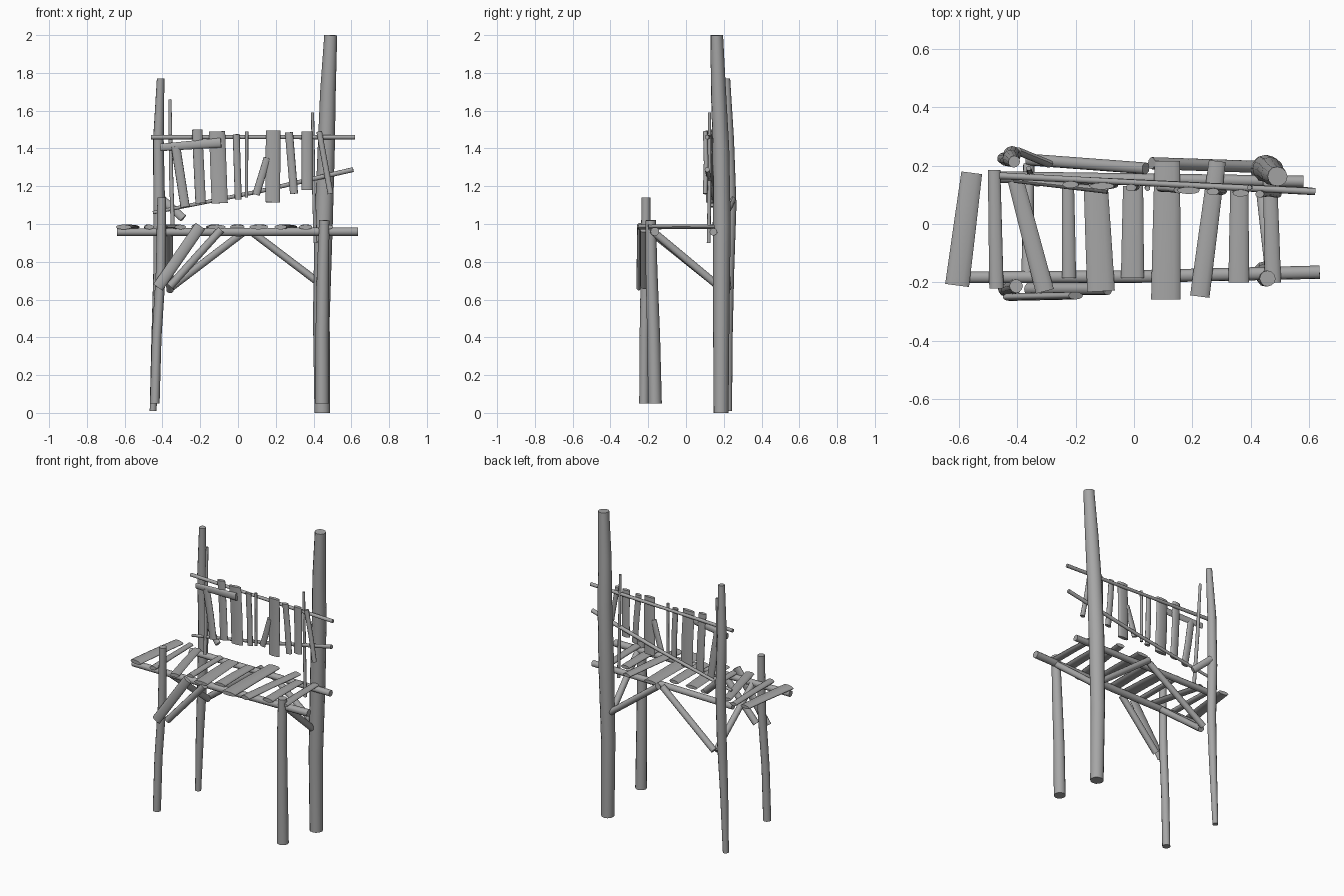
import bpy, bmesh, math, random
from mathutils import Vector

random.seed(4)
wood = bpy.data.materials.new("dark_grey_wood")
wood.diffuse_color = (.38, .38, .38, 1)


def log(name, pts, radii, thick=1.0, facing=(0, 1, 0), sides=12, rough=0.04):
    """Tapered stick through pts; thick squashes it along the facing axis."""
    pts = [Vector(p) for p in pts]
    if not isinstance(radii, (list, tuple)):
        radii = [radii] * len(pts)
    wob = [1 + random.uniform(-rough, rough) for _ in range(sides)]
    bm = bmesh.new()
    rings = []
    for i, p in enumerate(pts):
        t = (pts[min(i + 1, len(pts) - 1)] - pts[max(i - 1, 0)]).normalized()
        f = Vector(facing)
        u = t.cross(f).normalized()
        v = u.cross(t).normalized()
        ring = []
        for k in range(sides):
            a = math.tau * k / sides
            r = radii[i] * wob[k]
            ring.append(bm.verts.new(p + u * r * math.cos(a) + v * r * thick * math.sin(a)))
        rings.append(ring)
    for a, b in zip(rings, rings[1:]):
        for k in range(sides):
            n = (k + 1) % sides
            bm.faces.new((a[k], a[n], b[n], b[k]))
    bm.faces.new(rings[0][::-1])
    bm.faces.new(rings[-1])
    bmesh.ops.recalc_face_normals(bm, faces=bm.faces)
    me = bpy.data.meshes.new(name)
    bm.to_mesh(me)
    bm.free()
    me.materials.append(wood)
    ob = bpy.data.objects.new(name, me)
    bpy.context.collection.objects.link(ob)
    bpy.ops.object.select_all(action='DESELECT')
    ob.select_set(True)
    bpy.context.view_layer.objects.active = ob
    bpy.ops.object.shade_smooth_by_angle(angle=math.radians(60))
    return ob


# Four crooked posts
log("back_right_post", [(.445, .185, 0), (.44, .187, .5), (.452, .19, 1), (.466, .185, 1.4),
                        (.475, .172, 1.7), (.49, .163, 2)],
    [.041, .044, .048, .045, .041, .034])
log("back_left_post", [(-.45, .225, .01), (-.435, .222, .4), (-.42, .225, .75), (-.418, .235, 1.1),
                       (-.422, .225, 1.45), (-.41, .213, 1.77)],
    [.018, .024, .029, .031, .028, .02])
log("front_left_leg", [(-.44, -.222, .05), (-.43, -.22, .4), (-.408, -.213, .75), (-.403, -.212, 1.14)],
    [.025, .025, .026, .023])
log("front_right_leg", [(.445, -.165, .05), (.445, -.172, .4), (.45, -.183, .75), (.457, -.187, 1.02)],
    [.036, .034, .031, .027])

# Seat rails
log("front_seat_rail", [(-.64, -.183, .957), (0, -.18, .958), (.635, -.165, .96)], [.02, .022, .023])
log("back_seat_rail", [(-.46, .16, .955), (.58, .145, .958)], .02)

# Braces under the seat
log("back_left_brace", [(-.36, .22, .66), (.04, .19, .965)], .02)
log("back_right_brace", [(.06, .208, .968), (.44, .195, .68)], .02)
log("front_left_brace_outer", [(-.425, -.25, .665), (-.2, -.245, .99)], .03, .45)
log("front_left_brace_inner", [(-.36, -.222, .67), (-.09, -.222, .97)], .021)
log("left_side_brace", [(-.36, .2, .65), (-.365, -.18, .955)], .02, facing=(1, 0, 0))
log("right_side_brace", [(.43, .18, .665), (.47, -.18, .965)], .02, facing=(1, 0, 0))

# Seat slats: front x, front y, back x, back y, width
seat = [(-.605, -.21, -.555, .175, .078), (-.47, -.22, -.478, .185, .045),
        (-.305, -.23, -.405, .15, .058), (-.222, -.185, -.226, .14, .044),
        (-.112, -.23, -.13, .13, .088), (-.004, -.185, -.002, .13, .075),
        (.11, -.258, .115, .215, .095), (.225, -.248, .285, .215, .063),
        (.358, -.2, .36, .125, .068), (.475, -.2, .465, .15, .052)]
for i, (x0, y0, x1, y1, w) in enumerate(seat):
    log(f"seat_slat_{i + 1}", [(x0, y0, .984), ((x0 + x1) / 2, (y0 + y1) / 2, .986), (x1, y1, .984)],
        [w * .53, w * .5, w * .46], .012 / (w * .5), (0, 0, 1))


def rail_y(x):
    return .165 - .05 * (x + .46)


# Backrest rails
log("back_upper_rail", [(x, rail_y(x), 1.46) for x in (-.46, 0, .62)], [.012, .01, .012])
log("back_lower_rail", [(-.45, rail_y(-.45), 1.06), (.1, rail_y(.1), 1.17), (.61, rail_y(.61), 1.288)],
    [.009, .011, .013])

# Backrest slats: top x, top z, bottom x, bottom z, width
back = [(-.33, 1.41, -.28, 1.09, .048), (-.217, 1.5, -.198, 1.11, .055),
        (-.11, 1.49, -.096, 1.11, .085), (-.01, 1.475, .001, 1.13, .037),
        (.046, 1.49, .045, 1.14, .018), (.155, 1.35, .095, 1.155, .04),
        (.187, 1.495, .185, 1.115, .077), (.27, 1.485, .297, 1.16, .042),
        (.365, 1.49, .365, 1.18, .057), (.43, 1.49, .49, 1.16, .03)]
for i, (x0, z0, x1, z1, w) in enumerate(back):
    log(f"back_slat_{i + 1}", [(x0, rail_y(x0) - .018, z0),
                               ((x0 + x1) / 2, rail_y(x0) - .014, (z0 + z1) / 2),
                               (x1, rail_y(x1) - .016, z1)],
        w * .5, min(1, .012 / (w * .5)))

# Loose sticks tying the backrest to the posts and seat
log("left_upright_stick", [(-.36, .19, 1.66), (-.355, .17, 1.3), (-.345, .15, .97)], [.008, .011, .011])
log("right_upright_stick", [(.395, .125, 1.59), (.4, .125, 1.25), (.41, .12, .9)], [.008, .009, .01])
log("left_cross_stick", [(-.41, .15, 1.405), (-.09, .115, 1.43)], [.019, .025], .5)
log("left_corner_stick", [(-.4, .25, 1.13), (-.29, .205, 1.03)], .021, .6)
